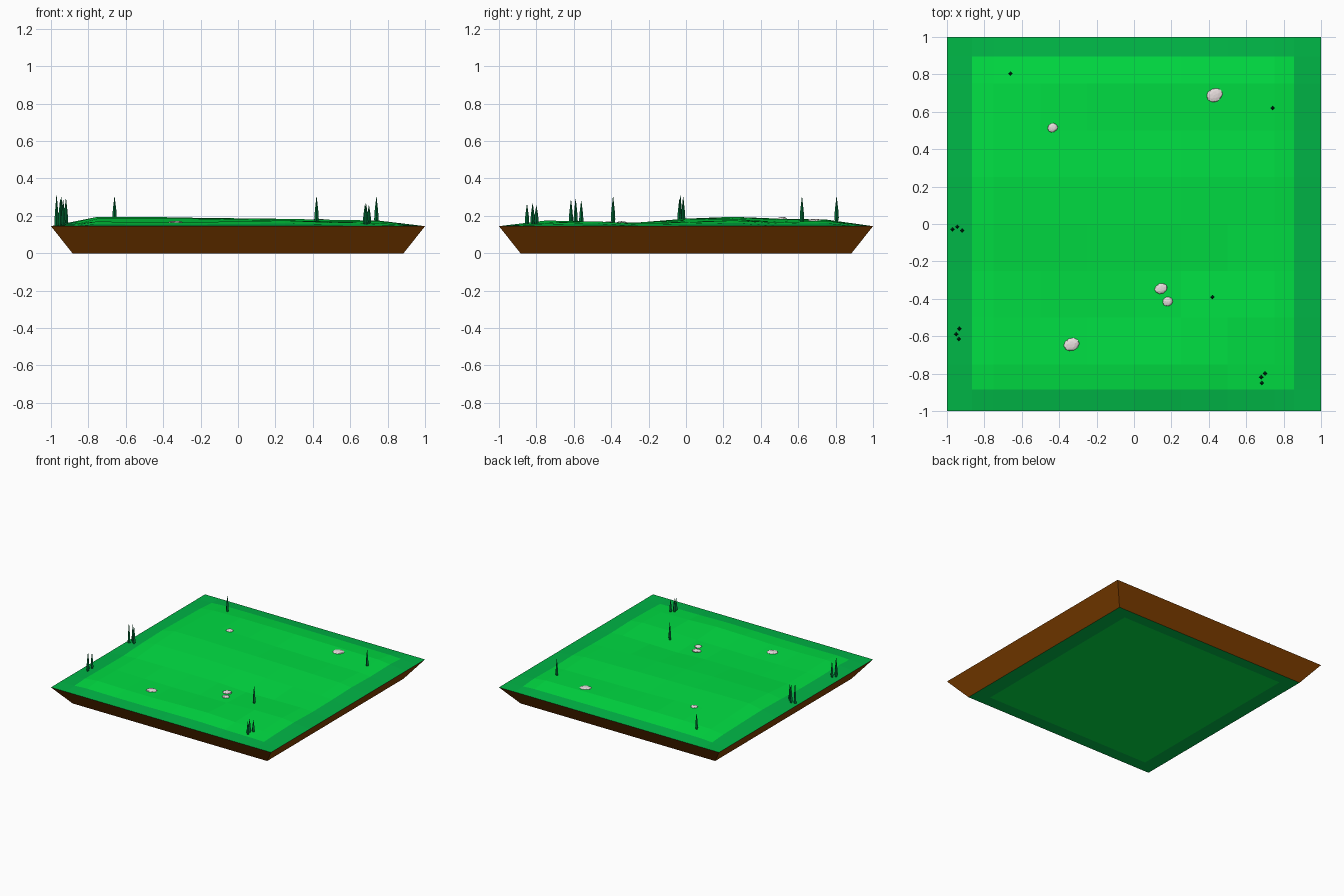
import bpy, bmesh, random
from math import pi
from mathutils import Vector, Matrix

random.seed(4)
if "Cube" in bpy.data.objects:
    bpy.data.objects.remove(bpy.data.objects["Cube"])


def material(name, r, g, b):
    m = bpy.data.materials.new(name)
    m.use_nodes = True
    m.diffuse_color = (r, g, b, 1)
    bsdf = next(n for n in m.node_tree.nodes if n.type == 'BSDF_PRINCIPLED')
    bsdf.inputs["Base Color"].default_value = (r, g, b, 1)
    bsdf.inputs["Roughness"].default_value = 0.9
    return m


grass = material("bright grass", 0, 0.73, 0.055)
border = material("dark grass border", 0, 0.47, 0.062)
earth = material("brown earth", 0.25, 0.056, 0)
stone = material("pale stone", 0.86, 0.78, 0.78)
leaf = material("deep green leaf", 0, 0.17, 0.04)


def finish(name, bm, *mats):
    mesh = bpy.data.meshes.new(name)
    bm.to_mesh(mesh)
    bm.free()
    for m in mats:
        mesh.materials.append(m)
    obj = bpy.data.objects.new(name, mesh)
    bpy.context.collection.objects.link(obj)
    return obj


def paint_border(bm, size):
    """Cut a frame into the sheet and colour the faces outside it."""
    low = Vector((-0.865, -0.885, 0)) * size
    high = Vector((0.855, 0.895, 0)) * size
    for point in (low, high):
        for axis in ((1, 0, 0), (0, 1, 0)):
            bmesh.ops.bisect_plane(bm, geom=bm.verts[:] + bm.edges[:] + bm.faces[:],
                                   plane_co=point, plane_no=axis)
    for f in bm.faces:
        c = f.calc_center_median()
        inside = low.x < c.x < high.x and low.y < c.y < high.y
        f.material_index = 0 if inside else 1


# Rolling ground: rises above the rim in hundredths, rows run front to back
RIM = 0.145
RISE = [
    [2.5, 2, 2, 2.6, 3, 2, 1.6],
    [2, 1.4, 1.2, 1.4, 1.6, 2.5, 2.6],
    [2, 2, 2, 2, 0.8, 1.2, 1.5],
    [4, 4, 4, 3.5, 3, 2.5, 2],
    [5, 5, 4.5, 4.2, 3.9, 3.4, 3],
    [4, 4, 3.6, 2.8, 2.5, 2.2, 2],
    [3, 3.5, 3.5, 3.4, 3.3, 3, 2.8],
]
bm = bmesh.new()
bmesh.ops.create_grid(bm, x_segments=8, y_segments=8, size=1)
for v in bm.verts:
    col, row = round(v.co.x * 4) + 3, round(v.co.y * 4) + 3
    v.co.z = RIM
    if 0 <= col < 7 and 0 <= row < 7:
        v.co.z += RISE[row][col] / 100
paint_border(bm, 1)
finish("grass_top", bm, grass, border)

# Underside sheet
FOOT = 0.885
bm = bmesh.new()
bmesh.ops.create_grid(bm, x_segments=1, y_segments=1, size=FOOT)
paint_border(bm, FOOT)
bmesh.ops.reverse_faces(bm, faces=bm.faces[:])
finish("underside", bm, grass, border)

# Sloping earth walls
bm = bmesh.new()
corners = [(-1, -1), (1, -1), (1, 1), (-1, 1)]
foot = [bm.verts.new((x * FOOT, y * FOOT, 0)) for x, y in corners]
rim = [bm.verts.new((x, y, RIM)) for x, y in corners]
for i in range(4):
    j = (i + 1) % 4
    bm.faces.new((foot[i], foot[j], rim[j], rim[i]))
finish("earth_walls", bm, earth)


# Slim pointed trees: four-sided spindles
def tree(i, x, y, tip, height):
    bm = bmesh.new()
    profile = [(0, 0.008), (0.15, 0.012), (0.5, 0.009), (1, 0.001)]
    rings = []
    for t, r in profile:
        z = tip - height * (1 - t)
        rings.append([bm.verts.new((x + r * a, y + r * b, z))
                      for a, b in ((1, 0), (0, 1), (-1, 0), (0, -1))])
    for lower, upper in zip(rings, rings[1:]):
        for k in range(4):
            n = (k + 1) % 4
            bm.faces.new((lower[k], lower[n], upper[n], upper[k]))
    bm.faces.new(rings[0][::-1])
    bm.faces.new(rings[-1])
    finish(f"tree_{i}", bm, leaf)


TREES = [
    (-0.66, 0.805, 0.3, 0.13), (0.74, 0.62, 0.3, 0.14), (0.42, -0.39, 0.3, 0.14),
    (-0.97, -0.03, 0.31, 0.19), (-0.945, -0.015, 0.3, 0.15), (-0.92, -0.035, 0.29, 0.14),
    (-0.95, -0.59, 0.29, 0.15), (-0.935, -0.56, 0.28, 0.13), (-0.935, -0.615, 0.285, 0.14),
    (0.68, -0.82, 0.265, 0.11), (0.7, -0.8, 0.255, 0.1), (0.685, -0.85, 0.26, 0.11),
]
for i, spec in enumerate(TREES):
    tree(i + 1, *spec)


# Low, softly rounded stones resting in the grass
def rock(i, x, y, z, width, depth):
    bm = bmesh.new()
    bmesh.ops.create_icosphere(bm, subdivisions=2, radius=0.5)
    for v in bm.verts:
        v.co *= random.uniform(0.94, 1.05)
    place = (Matrix.Translation((x, y, z)) @ Matrix.Rotation(pi / 8, 4, 'Z')
             @ Matrix.Diagonal((width, depth, 0.022, 1)))
    bmesh.ops.transform(bm, matrix=place, verts=bm.verts)
    finish(f"rock_{i}", bm, stone)


ROCKS = [
    (0.43, 0.69, 0.173, 0.09, 0.074), (-0.435, 0.515, 0.184, 0.056, 0.05),
    (0.145, -0.345, 0.161, 0.072, 0.056), (0.18, -0.415, 0.16, 0.054, 0.05),
    (-0.335, -0.645, 0.163, 0.085, 0.068),
]
for i, spec in enumerate(ROCKS):
    rock(i + 1, *spec)
